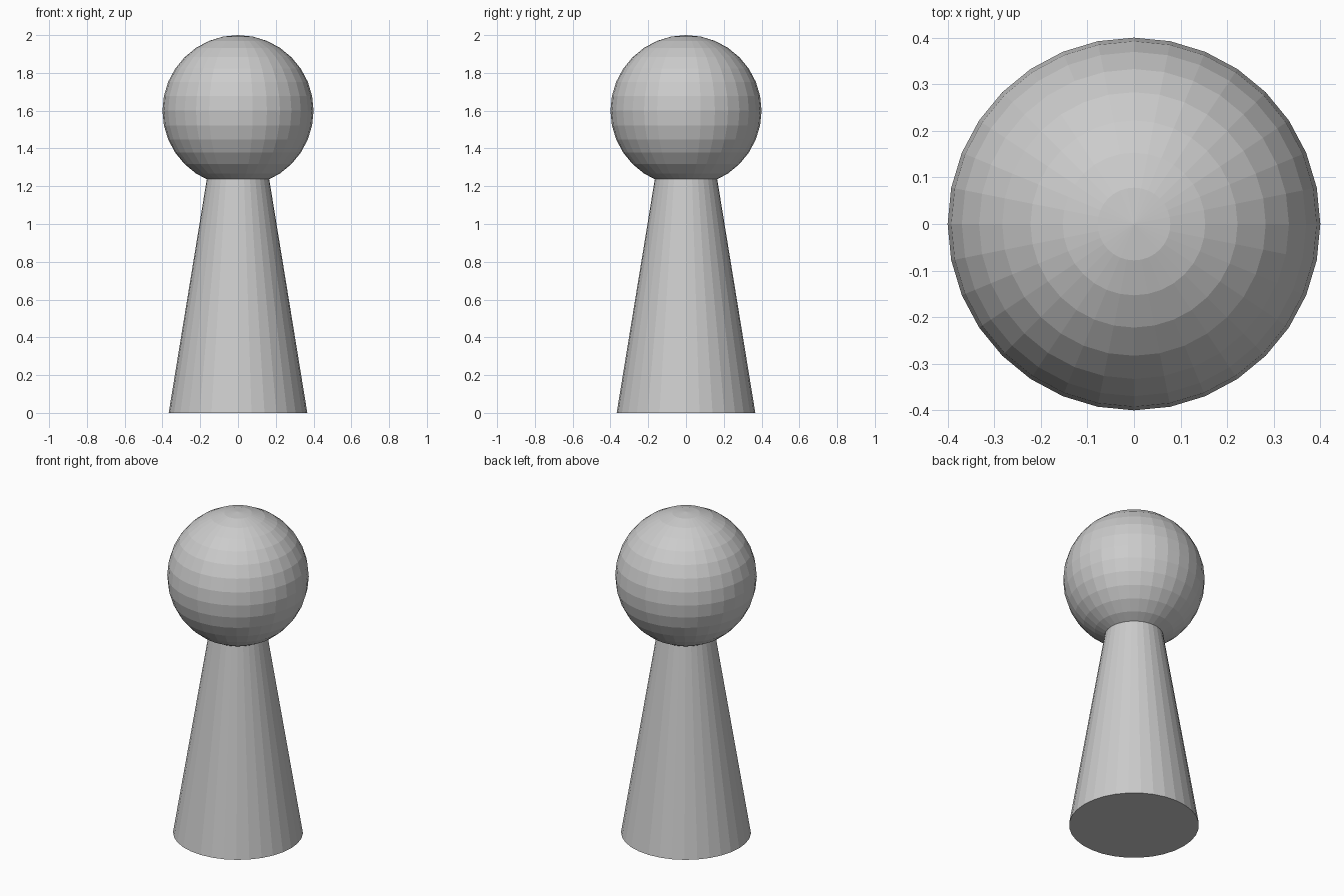
import bpy

if "Cube" in bpy.data.objects:
    bpy.data.objects.remove(bpy.data.objects["Cube"])

BASE_R, SLOPE, CONE_H = 0.367, 0.163, 1.3

# Tapered body, its top tucked inside the head
bpy.ops.mesh.primitive_cone_add(vertices=32, radius1=BASE_R, radius2=BASE_R - SLOPE * CONE_H,
                                depth=CONE_H, location=(0, 0, CONE_H / 2))
bpy.context.object.name = "body"

# Faceted ball head
bpy.ops.mesh.primitive_uv_sphere_add(segments=32, ring_count=16, radius=0.4, location=(0, 0, 1.6))
bpy.context.object.name = "head"
